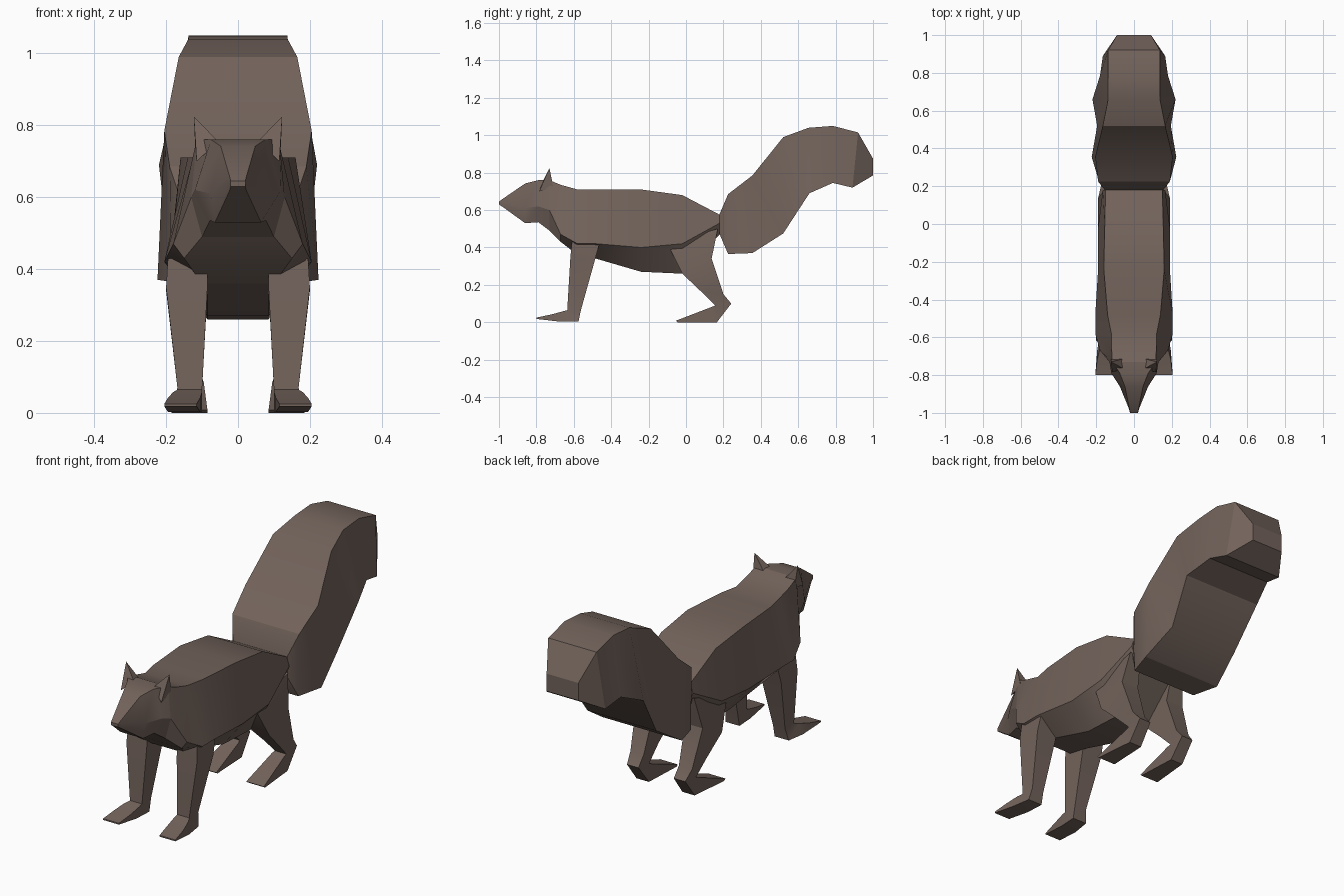
import bpy, bmesh, math

fur = bpy.data.materials.new("brown_fur")
fur.diffuse_color = (0.17, 0.125, 0.105, 1)


def finish(bm, name, mirror=False):
    bmesh.ops.recalc_face_normals(bm, faces=bm.faces)
    me = bpy.data.meshes.new(name)
    bm.to_mesh(me)
    bm.free()
    me.shade_smooth()
    me.set_sharp_from_angle(angle=math.radians(25))
    me.materials.append(fur)
    ob = bpy.data.objects.new(name, me)
    bpy.context.collection.objects.link(ob)
    if mirror:
        m = ob.modifiers.new("mirror", 'MIRROR')
        m.use_mirror_merge = False
    return ob


def loft(name, rings, mirror=False):
    bm = bmesh.new()
    loops = [[bm.verts.new(p) for p in ring] for ring in rings]
    n = len(loops[0])
    for a, b in zip(loops, loops[1:]):
        for i in range(n):
            j = (i + 1) % n
            bm.faces.new((a[i], a[j], b[j], b[i]))
    bm.faces.new(loops[0])
    bm.faces.new(loops[-1][::-1])
    return finish(bm, name, mirror)


def hexagon(y, zt, wt, zm, wm, zb, wb):
    return [(-wt, y, zt), (wt, y, zt), (wm, y, zm),
            (wb, y, zb), (-wb, y, zb), (-wm, y, zm)]


def limb(yf, zf, yb, zb, x0, x1):
    return [(x0, yf, zf), (x1, yf, zf), (x1, yb, zb), (x0, yb, zb)]


# Torso: six-sided sections from rump to neck
neck = (-0.73, 0.76, 0.115, 0.60, 0.13, 0.49, 0.10)
torso = [
    (0.18, 0.575, 0.15, 0.53, 0.165, 0.47, 0.14),
    (-0.02, 0.68, 0.155, 0.42, 0.19, 0.26, 0.085),
    (-0.24, 0.71, 0.16, 0.40, 0.19, 0.27, 0.085),
    (-0.48, 0.71, 0.14, 0.42, 0.205, 0.34, 0.085),
    (-0.58, 0.71, 0.12, 0.42, 0.205, 0.36, 0.10),
    (-0.67, 0.735, 0.118, 0.47, 0.18, 0.43, 0.15),
    neck]
loft("torso", [hexagon(*s) for s in torso])

# Head: tapers to a small blunt nose
head = [
    neck,
    (-0.79, 0.76, 0.075, 0.62, 0.12, 0.535, 0.078),
    (-0.86, 0.742, 0.048, 0.61, 0.075, 0.53, 0.064),
    (-0.98, 0.66, 0.024, 0.645, 0.026, 0.617, 0.024),
    (-1.0, 0.645, 0.02, 0.638, 0.021, 0.63, 0.02)]
loft("head", [hexagon(*s) for s in head])

# Ears: pointed, mirrored
bm = bmesh.new()
for p in [(0.123, -0.73, 0.825), (0.055, -0.765, 0.755), (0.115, -0.785, 0.70),
          (0.118, -0.71, 0.72), (0.06, -0.715, 0.75)]:
    bm.verts.new(p)
bmesh.ops.convex_hull(bm, input=bm.verts)
finish(bm, "ear", True)

# Front legs with paws
front = [
    (-0.61, 0.43, -0.46, 0.43, 0.085, 0.195),
    (-0.618, 0.35, -0.485, 0.34, 0.085, 0.20),
    (-0.635, 0.065, -0.562, 0.065, 0.10, 0.168),
    (-0.66, 0.058, -0.575, 0.003, 0.10, 0.18),
    (-0.72, 0.042, -0.67, 0.003, 0.105, 0.195),
    (-0.80, 0.025, -0.80, 0.018, 0.115, 0.205)]
loft("front_leg", [limb(*s) for s in front], True)

# Hind legs with long feet
hind = [
    (-0.10, 0.42, 0.17, 0.50, 0.10, 0.165),
    (-0.02, 0.26, 0.137, 0.34, 0.09, 0.19),
    (0.08, 0.165, 0.20, 0.15, 0.10, 0.175),
    (0.155, 0.09, 0.242, 0.10, 0.10, 0.165),
    (0.14, 0.083, 0.165, 0.0, 0.095, 0.165),
    (-0.055, 0.008, -0.045, 0.0, 0.085, 0.185)]
loft("hind_leg", [limb(*s) for s in hind], True)

# Bushy tail: four-sided sections sweeping up and over
# (top y, z, half width, bottom y, z, half width)
tail = [
    (0.18, 0.58, 0.155, 0.18, 0.47, 0.155),
    (0.225, 0.685, 0.19, 0.225, 0.365, 0.185),
    (0.355, 0.785, 0.205, 0.355, 0.37, 0.224),
    (0.52, 0.99, 0.165, 0.52, 0.475, 0.195),
    (0.655, 1.04, 0.138, 0.66, 0.69, 0.22),
    (0.785, 1.05, 0.137, 0.785, 0.745, 0.18),
    (0.92, 1.015, 0.137, 0.89, 0.72, 0.165),
    (1.0, 0.875, 0.09, 1.0, 0.785, 0.09)]
loft("tail", [[(-a, y, z), (a, y, z), (b, v, w), (-b, v, w)]
              for y, z, a, v, w, b in tail])
